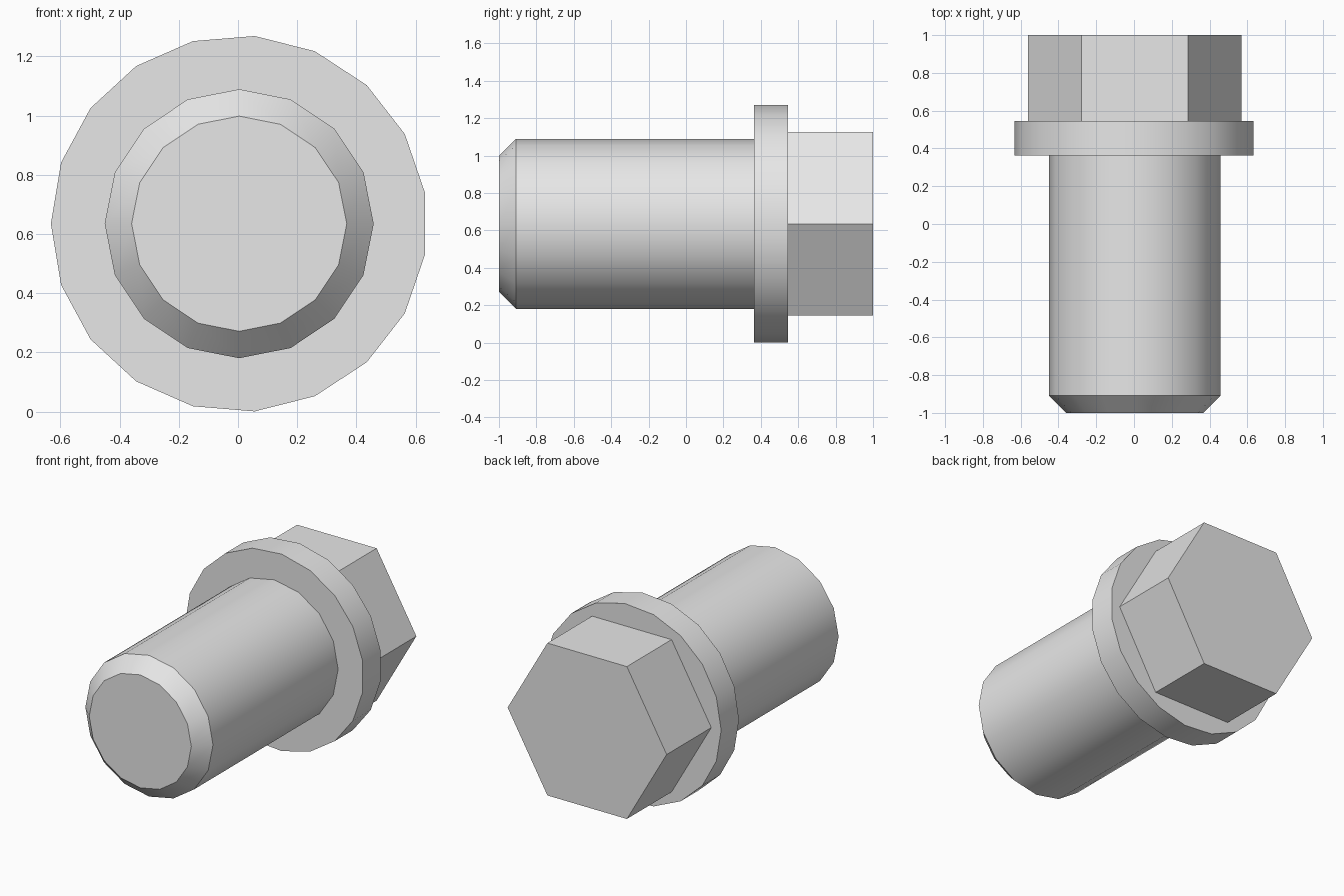
import bpy
import bmesh
from math import cos, sin, pi, radians

# Remove the default cube
cube = bpy.data.objects.get("Cube")
if cube:
    bpy.data.objects.remove(cube, do_unlink=True)

UNIT = 1 / 11            # the bolt is 22 units long
AXIS_X, AXIS_Z = 0.004, 0.635

steel = bpy.data.materials.new("plain_grey")
steel.use_nodes = True
GREY = (0.8, 0.8, 0.8, 1)
steel.diffuse_color = GREY
steel.node_tree.nodes["Principled BSDF"].inputs["Base Color"].default_value = GREY


def turned_part(name, sides, profile):
    """Closed prism along y from (y, radius) pairs, with a corner at -x."""
    bm = bmesh.new()
    rings = []
    for y, radius in profile:
        angles = [pi + 2 * pi * i / sides for i in range(sides)]
        rings.append([bm.verts.new((AXIS_X + radius * UNIT * cos(a), y * UNIT,
                                    AXIS_Z + radius * UNIT * sin(a))) for a in angles])
    for near, far in zip(rings, rings[1:]):
        for i in range(sides):
            j = (i + 1) % sides
            bm.faces.new((near[i], near[j], far[j], far[i]))
    bm.faces.new(rings[0])
    bm.faces.new(rings[-1])
    bmesh.ops.recalc_face_normals(bm, faces=bm.faces)
    mesh = bpy.data.meshes.new(name)
    bm.to_mesh(mesh)
    bm.free()
    mesh.materials.append(steel)
    obj = bpy.data.objects.new(name, mesh)
    bpy.context.collection.objects.link(obj)
    return obj


parts = [
    # Shaft with a chamfered tip
    turned_part("shaft", 16, [(-11, 4), (-10, 5), (4, 5)]),
    # Round washer flange
    turned_part("flange", 19, [(4, 7), (6, 7)]),
    # Hexagonal head
    turned_part("hex_head", 6, [(6, 6.23), (11, 6.23)]),
]

# Smooth the round sides, keep the hard edges
bpy.ops.object.select_all(action='DESELECT')
for part in parts:
    part.select_set(True)
bpy.context.view_layer.objects.active = parts[0]
bpy.ops.object.shade_smooth_by_angle(angle=radians(30))
